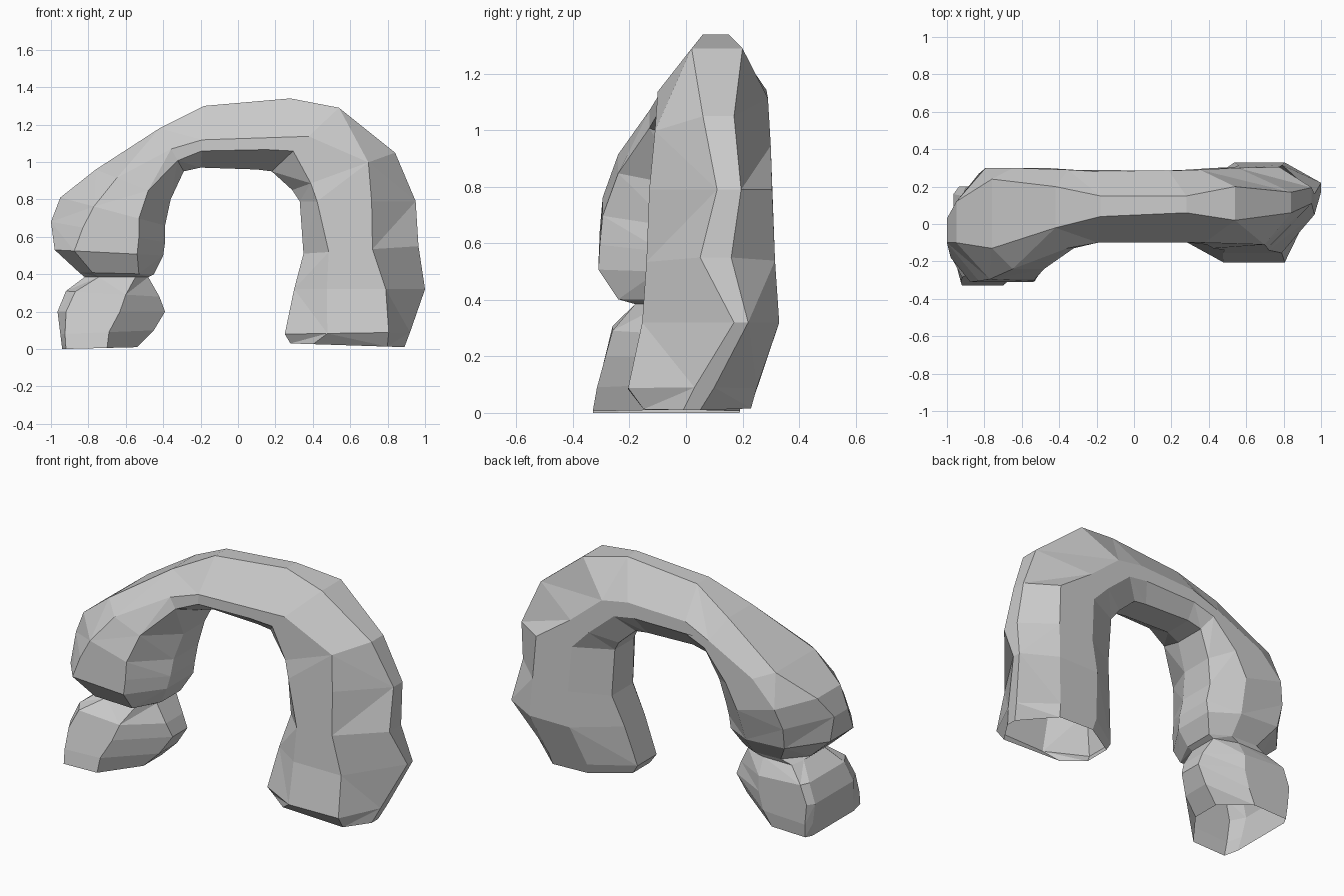
import bpy, bmesh

# Each section: outer x,z | inner x,z | outer edge y front,back | front y, back y |
# inner edge y front,back | front facet start,end | (0 = outer side, 1 = inner side)
right_leg = [
    (.89, .01, .28, .03, -.01, .05, -.15, .23, -.06, .10, .15, .80),
    (.92, .09, .25, .08, .03, .10, -.205, .25, -.08, .10, .17, .66),
    (1.0, .32, .30, .32, .17, .22, -.155, .33, -.04, .15, .30, .75),
    (.965, .55, .35, .51, .05, .16, -.14, .315, .00, .20, .40, .78),
    (.95, .79, .33, .79, .11, .195, -.13, .305, .02, .20, .38, .85),
]
span = [
    (.84, 1.05, .29, .85, .06, .17, -.11, .30, .05, .22, .26, .82),
    (.54, 1.29, .18, .95, .02, .20, -.10, .29, .05, .22, .45, .68),
    (.28, 1.34, .10, .96, .06, .15, -.10, .285, .05, .22, .58, .72),
    (-.18, 1.30, -.20, .97, .04, .15, -.10, .28, .05, .22, .55, .73),
    (-.42, 1.18, -.29, .95, -.02, .20, -.13, .29, .03, .22, .48, .75),
]
left_leg = [
    (-.76, .96, -.36, .80, -.13, .24, -.24, .30, .00, .20, .28, .70),
    (-.95, .81, -.39, .66, -.10, .12, -.295, .30, -.05, .18, .32, .75),
    (-1.0, .68, -.39, .57, -.10, .03, -.305, .27, -.08, .15, .28, .77),
    (-.98, .53, -.40, .50, -.18, .04, -.31, .24, -.10, .15, .18, .76),
    (-.85, .41, -.45, .40, -.16, .04, -.24, .16, -.08, .10, .18, .80),
]
base = [
    (-.82, .385, -.48, .385, -.14, .06, -.18, .15, -.08, .10, .22, .80),
    (-.92, .31, -.42, .28, -.18, .15, -.26, .20, -.08, .08, .10, .64),
    (-.965, .20, -.39, .20, -.20, .16, -.285, .20, -.06, .08, .08, .58),
    (-.95, .08, -.45, .10, -.22, .16, -.315, .20, -.10, .07, .05, .52),
    (-.94, .00, -.54, .01, -.24, .15, -.33, .19, -.12, .05, .05, .60),
]


def ring_points(s, back):
    """Octagonal section; back = start and end of the back facet."""
    ox, oz, ix, iz, yo0, yo1, yf, yb, yi0, yi1, f0, f1 = s
    layout = [(0, yo0), (0, yo1), (back[0], yb), (back[1], yb),
              (1, yi1), (1, yi0), (f1, yf), (f0, yf)]
    return [(ox + (ix - ox) * t, y, oz + (iz - oz) * t) for t, y in layout]


def loft(name, parts):
    """Skin all sections into one shell, left open where it meets the ground."""
    bm = bmesh.new()
    rings = [[bm.verts.new(p) for p in ring_points(s, back)]
             for sections, back in parts for s in sections]
    for a, b in zip(rings, rings[1:]):
        for i in range(8):
            j = (i + 1) % 8
            bm.faces.new((a[i], a[j], b[j], b[i]))
    bmesh.ops.connect_verts_nonplanar(bm, angle_limit=0.02, faces=bm.faces[:])
    bmesh.ops.recalc_face_normals(bm, faces=bm.faces[:])
    # merge nearly flat neighbours into broad rock facets
    bmesh.ops.dissolve_limit(bm, angle_limit=0.06, verts=bm.verts[:],
                             edges=bm.edges[:])
    me = bpy.data.meshes.new(name)
    bm.to_mesh(me)
    bm.free()
    ob = bpy.data.objects.new(name, me)
    bpy.context.collection.objects.link(ob)
    return ob


# Standing right leg, top span, overhanging left end and its pinched base
loft("rock_arch", [(right_leg, (.28, .66)), (span, (.52, .74)),
                   (left_leg, (.28, .72)), (base, (.05, .60))])
